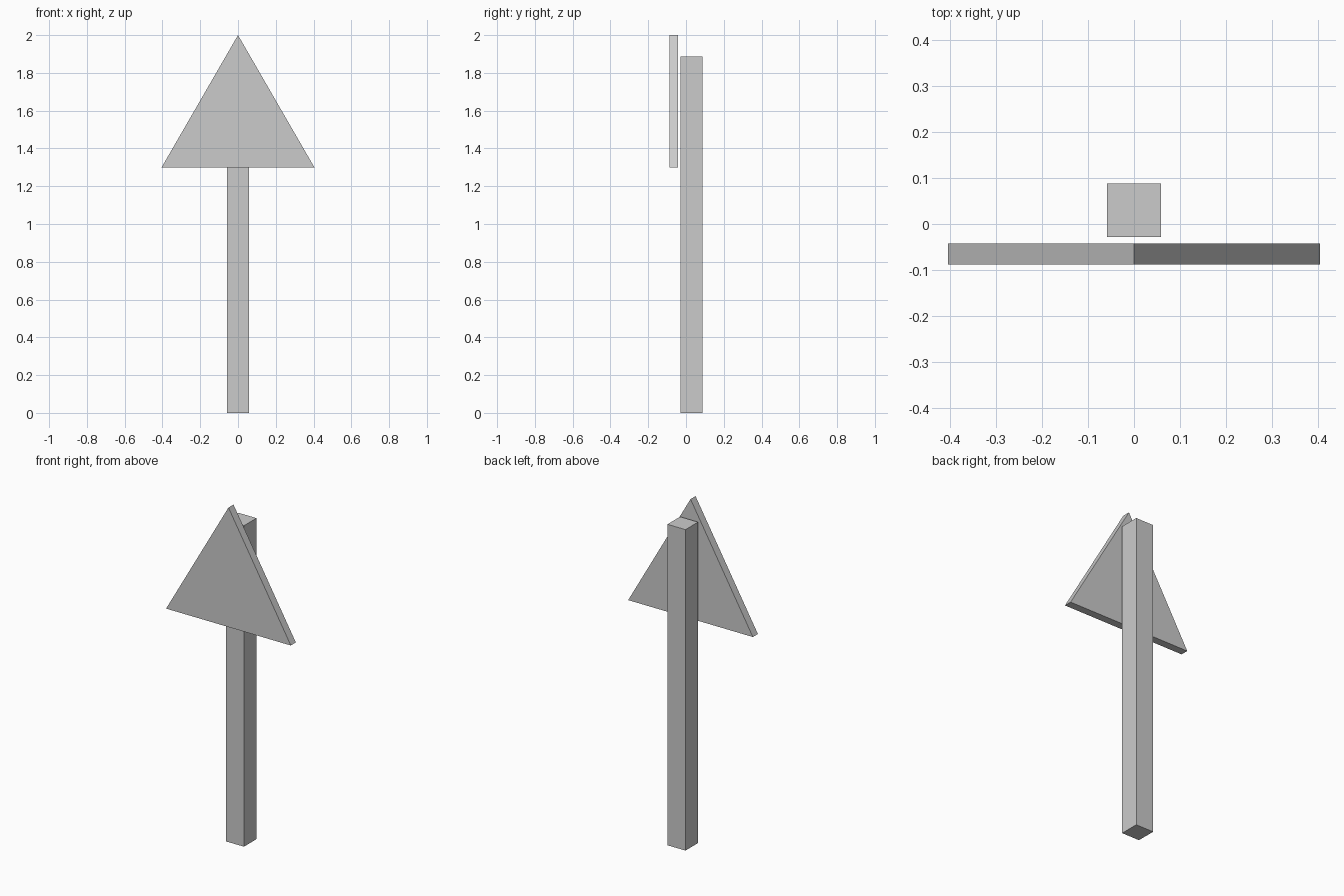
import bpy, bmesh
from mathutils import Vector

if "Cube" in bpy.data.objects:
    bpy.data.objects.remove(bpy.data.objects["Cube"])


def extruded(name, profile, direction):
    """Solid made by extruding a flat profile along a direction."""
    bm = bmesh.new()
    face = bm.faces.new([bm.verts.new(p) for p in profile])
    result = bmesh.ops.extrude_face_region(bm, geom=[face], use_keep_orig=True)
    verts = [g for g in result["geom"] if isinstance(g, bmesh.types.BMVert)]
    bmesh.ops.translate(bm, verts=verts, vec=Vector(direction))
    bmesh.ops.recalc_face_normals(bm, faces=bm.faces)
    mesh = bpy.data.meshes.new(name)
    bm.to_mesh(mesh)
    bm.free()
    obj = bpy.data.objects.new(name, mesh)
    bpy.context.collection.objects.link(obj)
    return obj


# Square post
W, BACK, FRONT = 0.0585, 0.0885, -0.0285
extruded("post", [(-W, FRONT, 0), (W, FRONT, 0), (W, BACK, 0), (-W, BACK, 0)],
         (0, 0, 1.886))

# Triangular sign plate, floating just in front of the post
H, Y = 0.4055, -0.0885
extruded("sign_plate", [(-H, Y, 1.298), (H, Y, 1.298), (0, Y, 2.0)],
         (0, 0.0465, 0))
